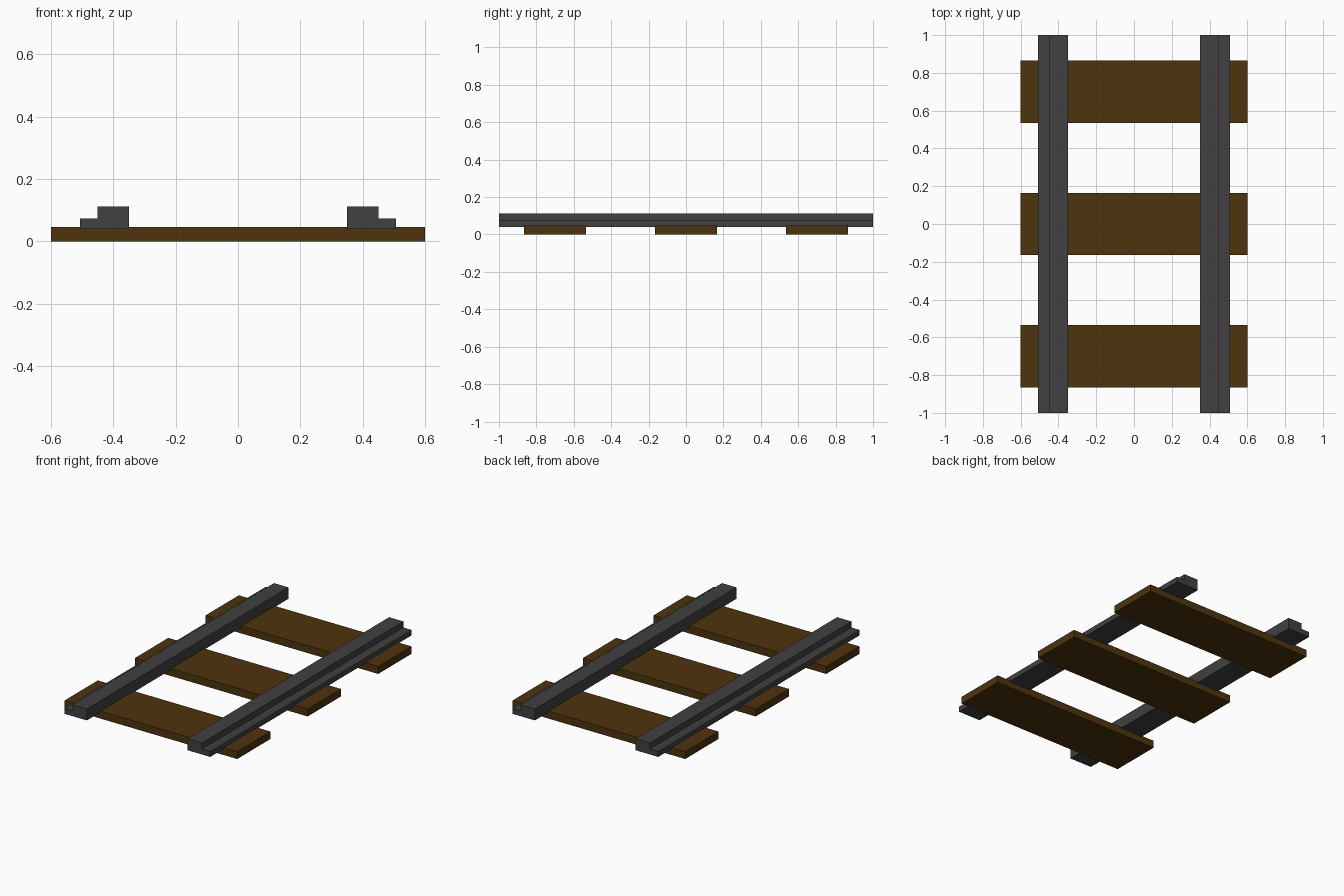
import bpy

if "Cube" in bpy.data.objects:
    bpy.data.objects.remove(bpy.data.objects["Cube"])


def material(name, rgb):
    m = bpy.data.materials.new(name)
    m.diffuse_color = (*rgb, 1.0)
    m.use_nodes = True
    m.node_tree.nodes["Principled BSDF"].inputs["Base Color"].default_value = m.diffuse_color
    return m


wood = material("dark brown wood", (0.076, 0.033, 0.0045))
steel = material("dark grey steel", (0.052, 0.052, 0.052))


def extrude_y(name, profile, y0, y1, mat):
    """Solid made by sweeping an anticlockwise (x, z) profile along y."""
    n = len(profile)
    verts = [(x, y, z) for y in (y0, y1) for x, z in profile]
    faces = [tuple(range(n)), tuple(reversed(range(n, 2 * n)))]
    faces += [(i, i + n, (i + 1) % n + n, (i + 1) % n) for i in range(n)]
    me = bpy.data.meshes.new(name)
    me.from_pydata(verts, [], faces)
    me.materials.append(mat)
    ob = bpy.data.objects.new(name, me)
    bpy.context.collection.objects.link(ob)
    return ob


# Wooden sleepers
plank = [(-0.6, 0), (0.6, 0), (0.6, 0.047), (-0.6, 0.047)]
for label, y in (("front", -0.7), ("middle", 0.0), ("back", 0.7)):
    extrude_y(label + "_sleeper", plank, y - 0.165, y + 0.165, wood)

# Stepped rails, low step on the outer side, sunk slightly into the sleepers
right = [(0.35, 0.04), (0.507, 0.04), (0.507, 0.074),
         (0.45, 0.074), (0.45, 0.112), (0.35, 0.112)]
left = [(-x, z) for x, z in reversed(right)]
extrude_y("right_rail", right, -1, 1, steel)
extrude_y("left_rail", left, -1, 1, steel)
